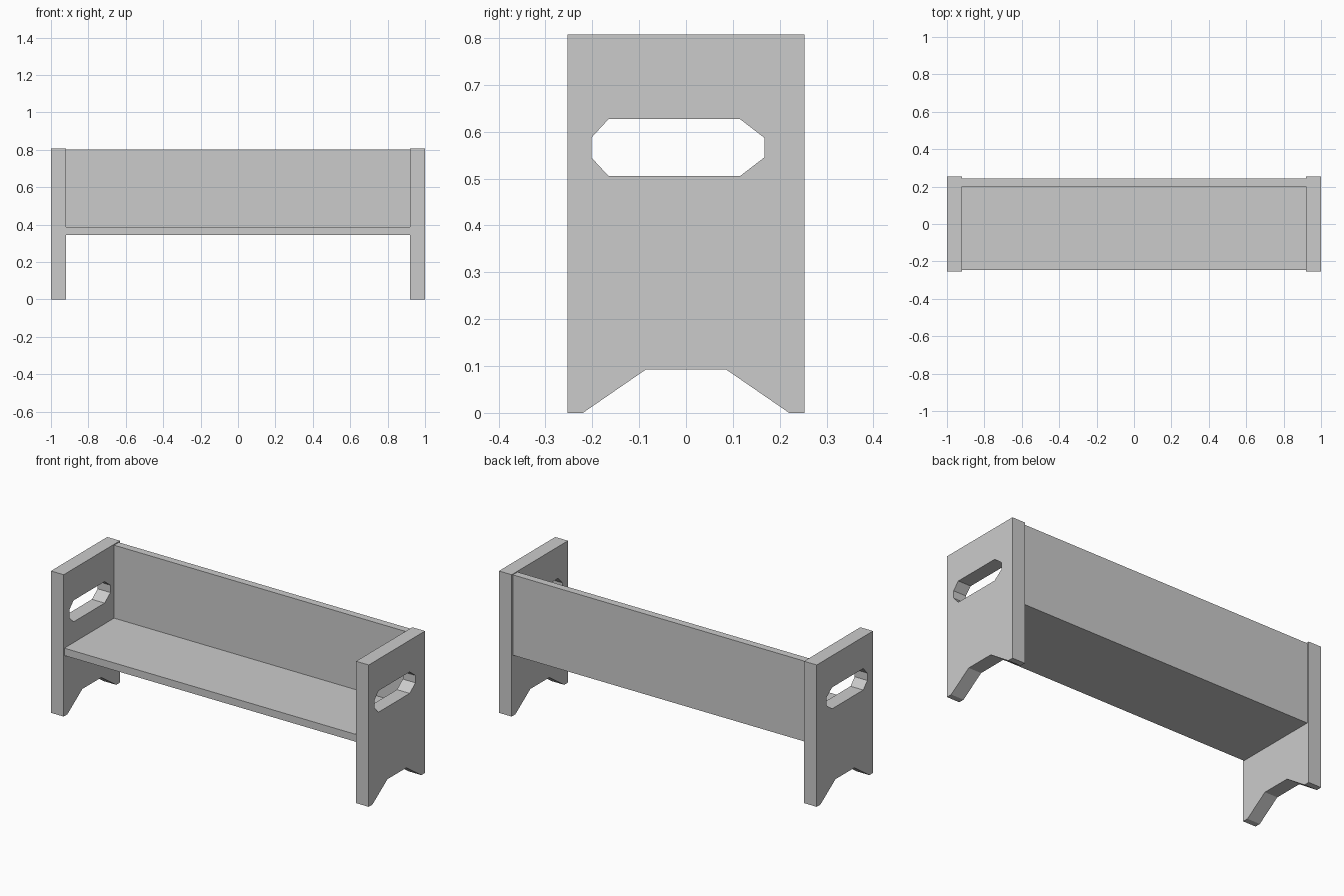
import bpy, bmesh
from mathutils import Vector

if "Cube" in bpy.data.objects:
    bpy.data.objects.remove(bpy.data.objects["Cube"])


def finish(name, bm):
    bmesh.ops.recalc_face_normals(bm, faces=bm.faces)
    mesh = bpy.data.meshes.new(name)
    bm.to_mesh(mesh)
    bm.free()
    obj = bpy.data.objects.new(name, mesh)
    bpy.context.collection.objects.link(obj)
    return obj


def board(name, lo, hi):
    """Rectangular plank between two corners."""
    lo, hi = Vector(lo), Vector(hi)
    bm = bmesh.new()
    bmesh.ops.create_cube(bm, size=1)
    bmesh.ops.scale(bm, vec=hi - lo, verts=bm.verts)
    bmesh.ops.translate(bm, vec=(lo + hi) / 2, verts=bm.verts)
    return finish(name, bm)


def cut_panel(name, loops, x0, x1):
    """Panel from (y, z) loops, inner loops become holes, extruded along x."""
    bm = bmesh.new()
    edges = []
    for loop in loops:
        vs = [bm.verts.new((x0, y, z)) for y, z in loop]
        edges += [bm.edges.new((vs[i - 1], vs[i])) for i in range(len(vs))]
    bmesh.ops.triangle_fill(bm, use_beauty=True, use_dissolve=False, edges=edges, normal=(1, 0, 0))
    ret = bmesh.ops.extrude_face_region(bm, geom=bm.faces[:], use_keep_orig=True)
    moved = [g for g in ret["geom"] if isinstance(g, bmesh.types.BMVert)]
    bmesh.ops.translate(bm, vec=(x1 - x0, 0, 0), verts=moved)
    return finish(name, bm)


# Side panels with foot notch and hand hole
half = [(0.085, 0.093), (0.22, 0.0), (0.253, 0.0), (0.253, 0.807)]
outline = half + [(-y, z) for y, z in reversed(half)]
hand_hole = [(-0.165, 0.627), (0.115, 0.627), (0.167, 0.587), (0.167, 0.545),
             (0.115, 0.505), (-0.165, 0.505), (-0.202, 0.545), (-0.202, 0.587)]
for side, x0, x1 in (("left", -1.0, -0.92), ("right", 0.92, 1.0)):
    cut_panel(side + "_side_panel", [outline, hand_hole], x0, x1)

# Seat and back boards
board("seat", (-0.92, -0.247, 0.345), (0.92, 0.2, 0.387))
board("back", (-0.92, 0.2, 0.345), (0.92, 0.242, 0.802))
